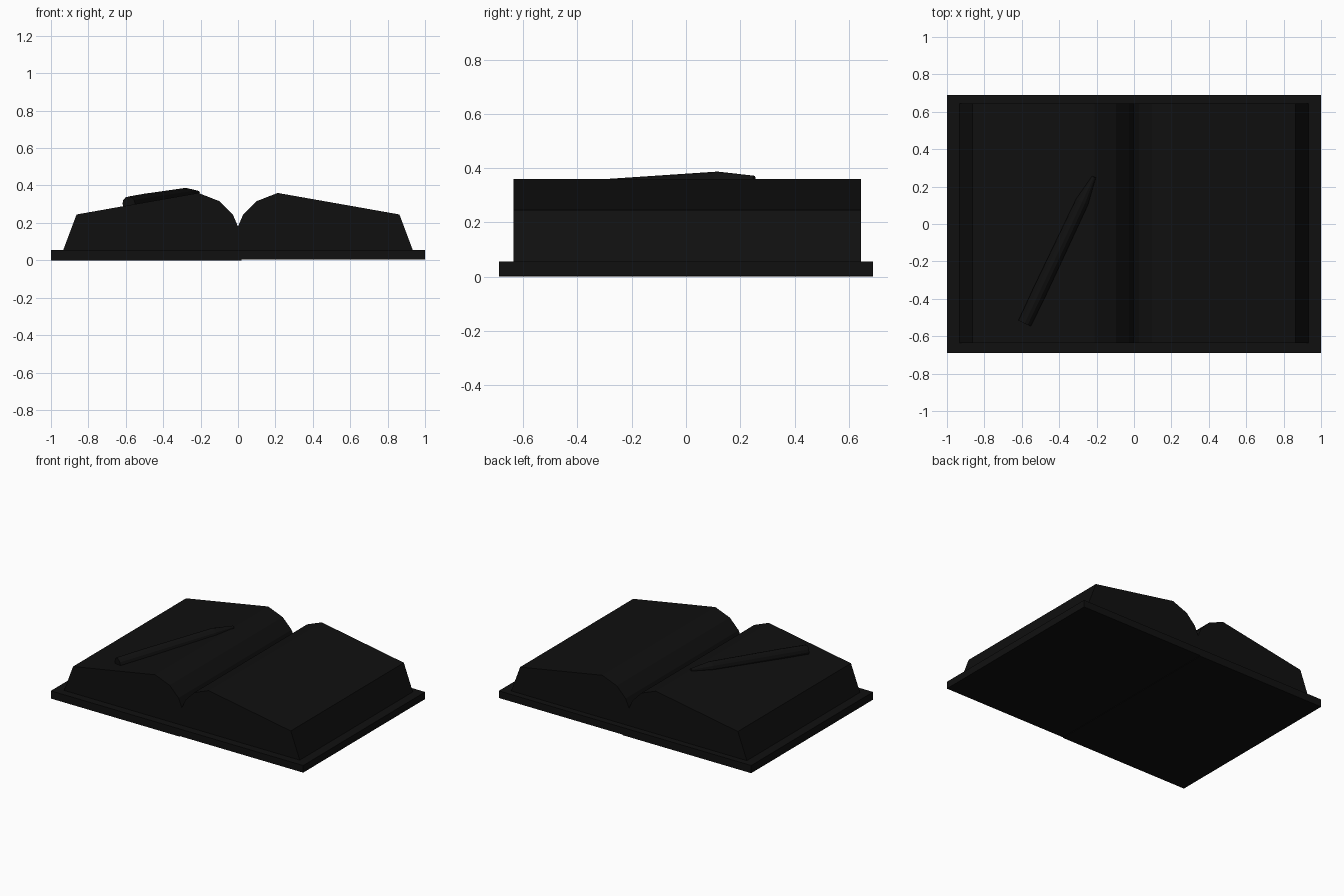
import bpy, bmesh
from mathutils import Vector

if "Cube" in bpy.data.objects:
    bpy.data.objects.remove(bpy.data.objects["Cube"])

ink = bpy.data.materials.new("black")
ink.diffuse_color = (0.005, 0.005, 0.005, 1)
ink.use_nodes = True
ink.node_tree.nodes["Principled BSDF"].inputs["Base Color"].default_value = ink.diffuse_color


def finish(name, bm):
    bmesh.ops.recalc_face_normals(bm, faces=bm.faces)
    mesh = bpy.data.meshes.new(name)
    bm.to_mesh(mesh)
    bm.free()
    mesh.materials.append(ink)
    ob = bpy.data.objects.new(name, mesh)
    bpy.context.collection.objects.link(ob)
    return ob


def extrude_profile(name, pts, y0, y1):
    """Extrude an x-z outline along y."""
    bm = bmesh.new()
    face = bm.faces.new([bm.verts.new((x, y0, z)) for x, z in pts])
    res = bmesh.ops.extrude_face_region(bm, geom=[face])
    moved = [g for g in res["geom"] if isinstance(g, bmesh.types.BMVert)]
    bmesh.ops.translate(bm, verts=moved, vec=(0, y1 - y0, 0))
    return finish(name, bm)


def tube(name, start, end, sections, sides):
    """Solid of rings (fraction along axis, radius) from start to end."""
    bm = bmesh.new()
    start, end = Vector(start), Vector(end)
    rot = (end - start).to_track_quat('Z', 'Y').to_matrix().to_4x4()
    rings = []
    for t, r in sections:
        ring = bmesh.ops.create_circle(bm, segments=sides, radius=r)["verts"]
        bmesh.ops.transform(bm, matrix=rot, verts=ring)
        bmesh.ops.translate(bm, verts=ring, vec=start.lerp(end, t))
        rings.append(ring)
    for a, b in zip(rings, rings[1:]):
        for i in range(sides):
            j = (i + 1) % sides
            bm.faces.new((a[i], a[j], b[j], b[i]))
    bm.faces.new(rings[0])
    bm.faces.new(rings[-1])
    return finish(name, bm)


# Flat cover, its right half very slightly thinner
extrude_profile("cover", [(-1, 0), (0.02, 0), (0.02, 0.004), (1, 0.004),
                          (1, 0.055), (-1, 0.055)], -0.69, 0.69)

# Two arched page halves meeting in the gutter, one mirrored profile
half = [(0.935, 0.053), (0.863, 0.245), (0.212, 0.36), (0.097, 0.315),
        (0.027, 0.243), (0, 0.18)]
outline = half + [(-x, z) for x, z in reversed(half[:-1])]
extrude_profile("pages", outline, -0.635, 0.645)

# Pen half sunk into the left page, tapering to its tip
tube("pen", (-0.584, -0.53, 0.304), (-0.214, 0.252, 0.361),
     [(0, 0.037), (0.22, 0.039), (0.83, 0.036), (1, 0.011)], 12)
